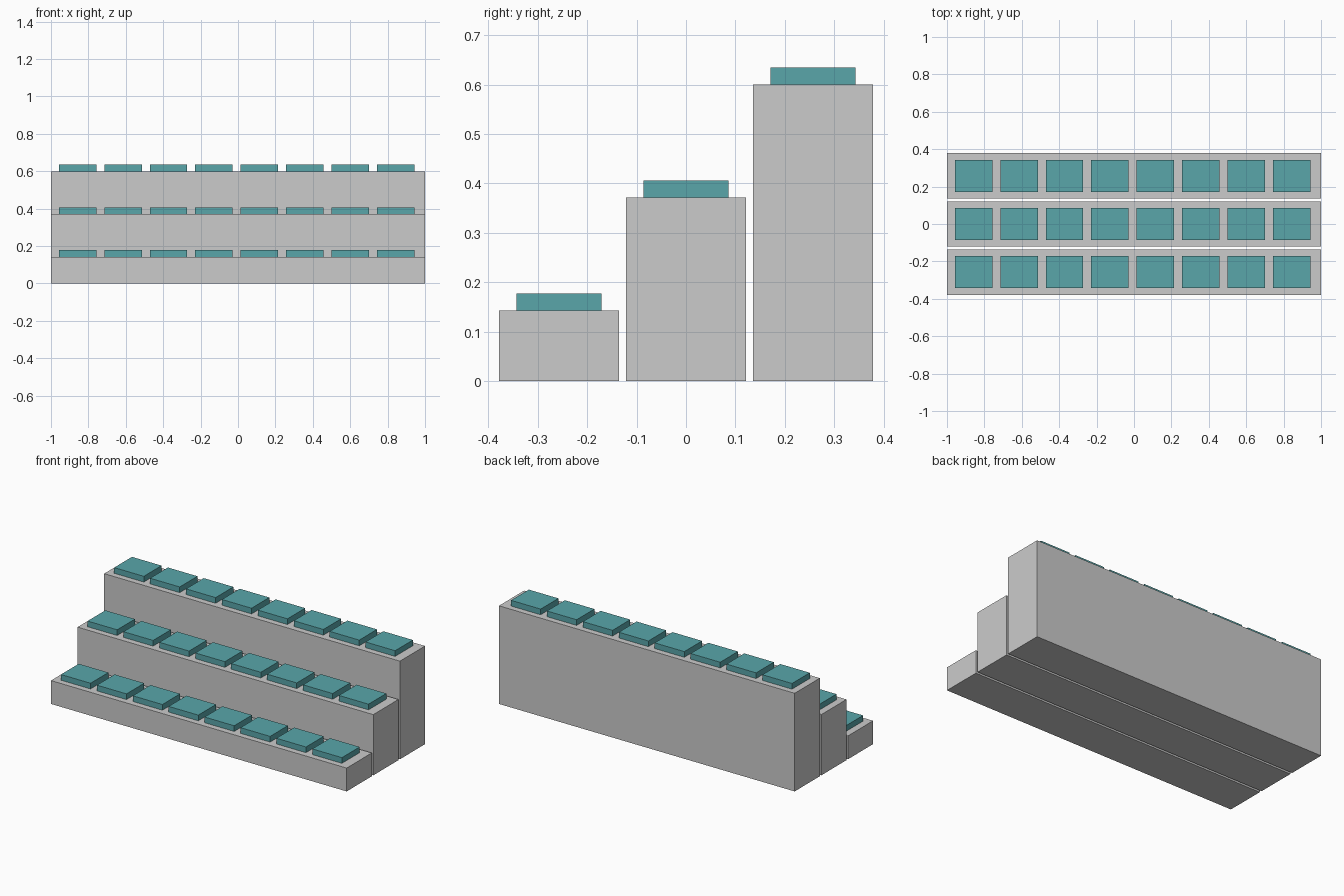
import bpy

if "Cube" in bpy.data.objects:
    bpy.data.objects.remove(bpy.data.objects["Cube"])

U = 2 / 7            # model unit: the stand is 7 units long
ROWS, SEATS = 3, 8

teal = bpy.data.materials.new("seat_teal")
teal.diffuse_color = (0.10, 0.38, 0.40, 1)
teal.use_nodes = True
teal.node_tree.nodes["Principled BSDF"].inputs["Base Color"].default_value = teal.diffuse_color


def box(name, size, base, material=None):
    """Box standing on the point base, sized in model units."""
    x, y, z = base
    bpy.ops.mesh.primitive_cube_add(size=1, location=(x * U, y * U, (z + size[2] / 2) * U))
    ob = bpy.context.object
    ob.name = name
    ob.scale = [s * U for s in size]
    bpy.ops.object.transform_apply(location=False, rotation=False, scale=True)
    if material:
        ob.data.materials.append(material)
    return ob


for row in range(ROWS):
    y = (row - 1) * 0.9
    height = 0.5 + 0.8 * row
    # Solid tier, each one reaching the ground with a narrow gap between
    box(f"tier_{row + 1}", (7, 0.85, height), (0, y, 0))
    # Row of seat pads resting on the tier
    for i in range(SEATS):
        box(f"seat_{row + 1}_{i + 1}", (0.7, 0.6, 0.122),
            (-3 + 0.85 * i, y, height), teal)
